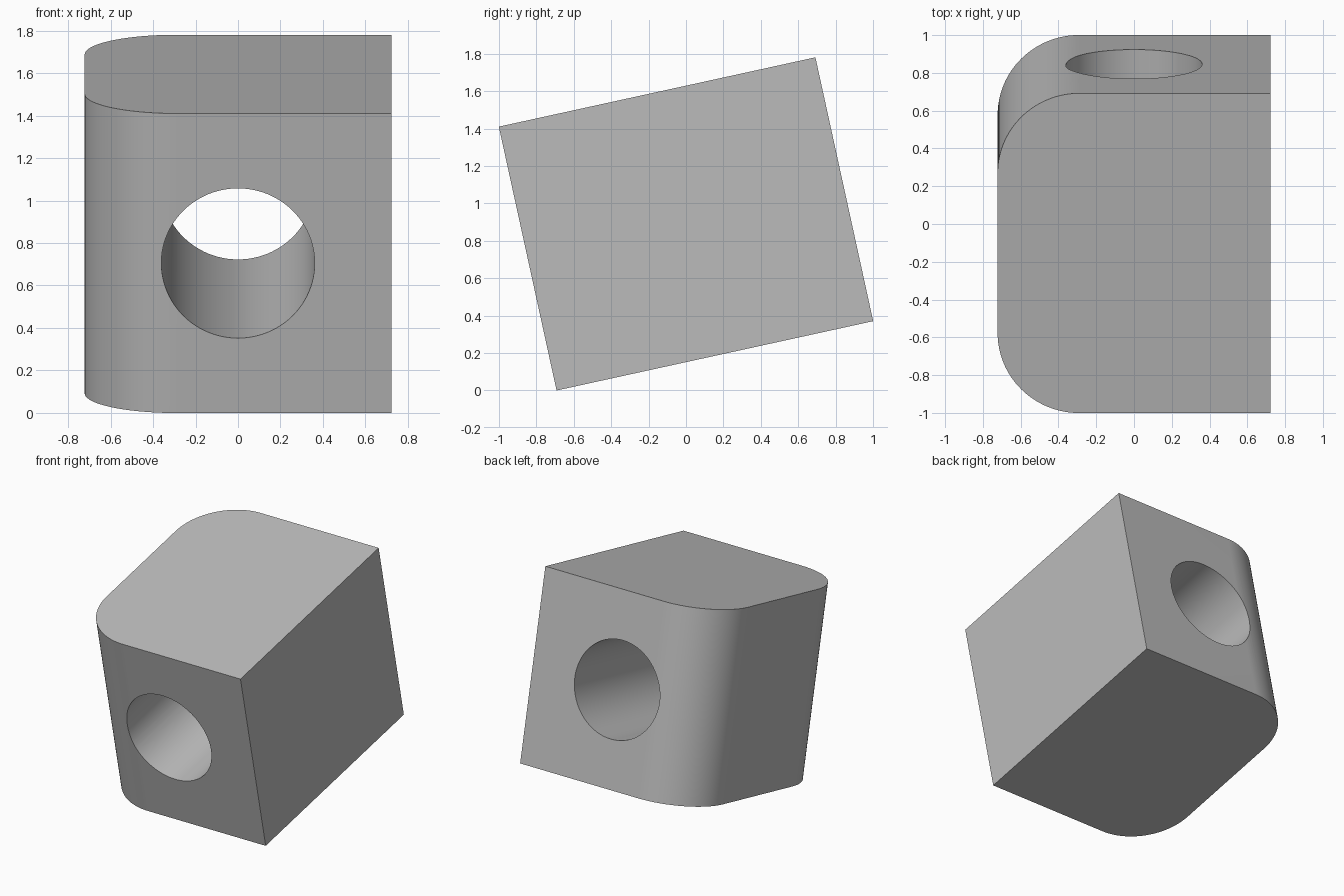
import bpy
import bmesh
from math import atan2, radians
from mathutils import Matrix

if "Cube" in bpy.data.objects:
    bpy.data.objects.remove(bpy.data.objects["Cube"], do_unlink=True)

UNIT = 1.444                # width and height of the block
DEPTH = 1.2 * UNIT
TILT = atan2(0.37, 1.69)    # the block leans back on its front edge


def new_object(name, bm):
    mesh = bpy.data.meshes.new(name)
    bm.to_mesh(mesh)
    bm.free()
    obj = bpy.data.objects.new(name, mesh)
    bpy.context.collection.objects.link(obj)
    return obj


# Grey material
grey = bpy.data.materials.new("plain grey")
grey.use_nodes = True
colour = (0.5, 0.5, 0.5, 1)
grey.diffuse_color = colour
grey.node_tree.nodes["Principled BSDF"].inputs["Base Color"].default_value = colour

# Block with its two upright edges on the -x side rounded
bm = bmesh.new()
bmesh.ops.create_cube(bm, size=1, matrix=Matrix.Diagonal((UNIT, DEPTH, UNIT, 1)))
upright = [e for e in bm.edges
           if all(v.co.x < 0 for v in e.verts)
           and abs(e.verts[0].co.z - e.verts[1].co.z) > 1]
bmesh.ops.bevel(bm, geom=upright, offset=0.3 * UNIT, segments=32,
                profile=0.5, affect='EDGES')
block = new_object("bored_block", bm)
block.data.materials.append(grey)

# Round bore running front to back
bm = bmesh.new()
bmesh.ops.create_cone(bm, cap_ends=True, segments=96, radius1=0.25 * UNIT,
                      radius2=0.25 * UNIT, depth=2 * DEPTH,
                      matrix=Matrix.Rotation(radians(90), 4, 'X'))
cutter = new_object("bore_cutter", bm)
cutter.data.materials.append(grey)
cutter.hide_render = True

bore = block.modifiers.new("bore", 'BOOLEAN')
bore.operation = 'DIFFERENCE'
bore.solver = 'EXACT'
bore.object = cutter
bpy.ops.object.select_all(action='DESELECT')
bpy.context.view_layer.objects.active = block
block.select_set(True)
bpy.ops.object.modifier_apply(modifier="bore")
bpy.data.objects.remove(cutter, do_unlink=True)
bpy.ops.object.shade_smooth_by_angle(angle=radians(25))

# Tilt and rest on the ground
block.rotation_euler.x = TILT
block.location.z = 0.89
